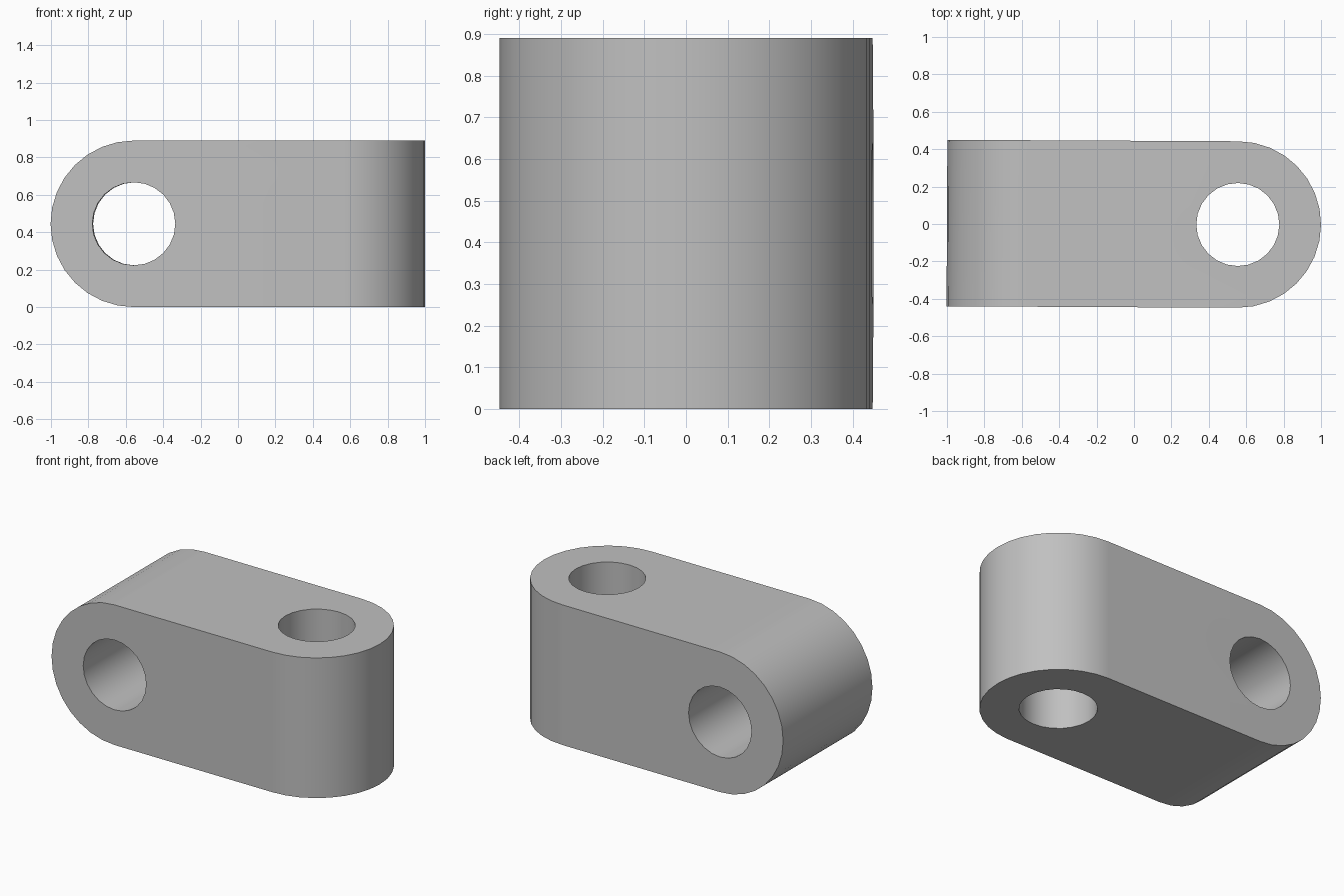
import bpy, bmesh, math
from mathutils import Matrix

if "Cube" in bpy.data.objects:
    bpy.data.objects.remove(bpy.data.objects["Cube"], do_unlink=True)

R = 0.445          # half width of the link and radius of its round ends
HOLE = 0.222       # bore radius
CX = 1 - R         # distance of each bore from the middle
STEPS = 16         # segments per half circle

grey = bpy.data.materials.new("light grey")
grey.use_nodes = True
colour = (0.53, 0.53, 0.53, 1)
grey.diffuse_color = colour
grey.node_tree.nodes["Principled BSDF"].inputs["Base Color"].default_value = colour


def prism(name, profile, matrix):
    """Extrude an xy profile to two units either side, then place it."""
    bm = bmesh.new()
    face = bm.faces.new([bm.verts.new((x, y, -2)) for x, y in profile])
    top = bmesh.ops.extrude_face_region(bm, geom=[face])["geom"]
    bmesh.ops.translate(bm, vec=(0, 0, 4),
                        verts=[v for v in top if isinstance(v, bmesh.types.BMVert)])
    bmesh.ops.recalc_face_normals(bm, faces=bm.faces)
    bm.transform(matrix)
    mesh = bpy.data.meshes.new(name)
    bm.to_mesh(mesh)
    bm.free()
    mesh.materials.append(grey)
    obj = bpy.data.objects.new(name, mesh)
    bpy.context.collection.objects.link(obj)
    return obj


def arc(r, start, end, n):
    angles = [start + (end - start) * i / n for i in range(n + 1)]
    return [(CX + r * math.cos(a), r * math.sin(a)) for a in angles]


# One rounded end with a long straight tail, and a bore
rounded = arc(R, -math.pi / 2, math.pi / 2, STEPS) + [(-1.5, R), (-1.5, -R)]
circle = arc(HOLE, 0, 2 * math.pi, 24)[:-1]

# Upright end at +x, crosswise end at -x lying along y
upright = Matrix.Identity(4)
crosswise = (Matrix.Translation((0, 0, R)) @ Matrix.Rotation(math.pi / 2, 4, "X")
             @ Matrix.Rotation(math.pi, 4, "Z"))

link = prism("link_block", rounded, upright)
cutters = [
    (prism("crosswise_end", rounded, crosswise), "INTERSECT"),
    (prism("upright_bore", circle, upright), "DIFFERENCE"),
    (prism("crosswise_bore", circle, crosswise), "DIFFERENCE"),
]

bpy.ops.object.select_all(action="DESELECT")
link.select_set(True)
bpy.context.view_layer.objects.active = link
for cutter, operation in cutters:
    cutter.hide_render = True
    mod = link.modifiers.new(cutter.name, "BOOLEAN")
    mod.operation = operation
    mod.solver = "EXACT"
    mod.object = cutter
    bpy.ops.object.modifier_apply(modifier=mod.name)
    bpy.data.objects.remove(cutter, do_unlink=True)

# The link sits very slightly turned
link.data.transform(Matrix.Rotation(-0.005, 4, "Z"))

bpy.ops.object.shade_smooth_by_angle(angle=math.radians(30))
normals = link.modifiers.new("flat_sides", "WEIGHTED_NORMAL")
normals.keep_sharp = True
